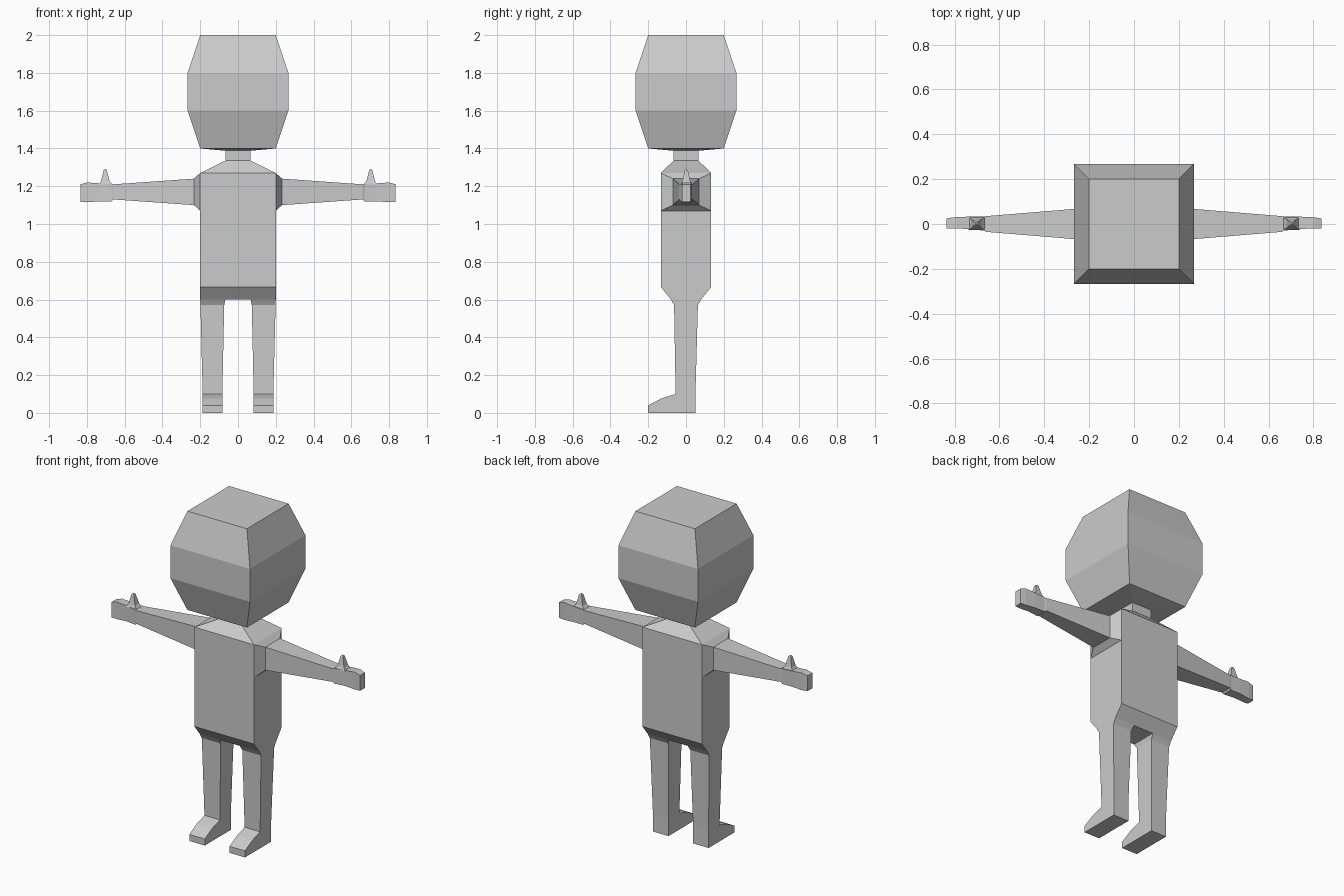
import bpy
import bmesh
from mathutils import Vector

cube = bpy.data.objects.get("Cube")
if cube:
    bpy.data.objects.remove(cube, do_unlink=True)

grey = bpy.data.materials.new("plain_grey")
grey.use_nodes = True
grey.diffuse_color = (0.6, 0.6, 0.6, 1)
grey.node_tree.nodes["Principled BSDF"].inputs["Base Color"].default_value = (0.6, 0.6, 0.6, 1)


def loft(name, rings, start_cap=False, end_cap=False, side=1, drop=None):
    """Join rings of points with flat faces; drop(face) picks hidden joint faces to remove."""
    bm = bmesh.new()
    loops = [[bm.verts.new((x * side, y, z)) for x, y, z in ring] for ring in rings]
    for a, b in zip(loops, loops[1:]):
        for i in range(len(a)):
            j = (i + 1) % len(a)
            bm.faces.new((a[i], a[j], b[j], b[i]))
    # Cap both ends while finding the outward direction, then open the joints
    caps = [bm.faces.new(loops[0]), bm.faces.new(loops[-1])]
    bmesh.ops.recalc_face_normals(bm, faces=bm.faces[:])
    hidden = [f for f, keep in zip(caps, (start_cap, end_cap)) if not keep]
    if drop:
        hidden += [f for f in bm.faces if f not in hidden and drop(f)]
    bmesh.ops.delete(bm, geom=hidden, context="FACES")
    mesh = bpy.data.meshes.new(name)
    bm.to_mesh(mesh)
    bm.free()
    mesh.materials.append(grey)
    obj = bpy.data.objects.new(name, mesh)
    bpy.context.collection.objects.link(obj)
    return obj


def level(x0, x1, y0, y1, z):
    return [(x0, y0, z), (x1, y0, z), (x1, y1, z), (x0, y1, z)]


def box_level(hx, hy, z):
    return level(-hx, hx, -hy, hy, z)


def slice_x(x, y0, y1, z0, z1):
    return [(x, y0, z0), (x, y1, z0), (x, y1, z1), (x, y0, z1)]


# Head, open where the neck enters
loft("head", [box_level(0.067, 0.067, 1.388), box_level(0.2, 0.2, 1.4),
              box_level(0.267, 0.267, 1.6), box_level(0.267, 0.267, 1.8),
              box_level(0.2, 0.2, 2.0)], end_cap=True)

# Neck, sloping shoulders and torso, open at the arm sockets
loft("torso", [box_level(0.067, 0.067, 1.388), box_level(0.067, 0.067, 1.335),
               box_level(0.2, 0.133, 1.27), box_level(0.2, 0.133, 1.07),
               box_level(0.2, 0.133, 0.667)],
     drop=lambda f: abs(f.normal.x) > 0.9 and 1.07 < f.calc_center_median().z < 1.27)

# Crotch bridge between the legs
crotch = [(-0.133, 0.667), (-0.08, 0.6), (0.08, 0.6), (0.133, 0.667)]
loft("crotch", [[(x, y, z) for y, z in crotch] for x in (-0.067, 0.067)],
     drop=lambda f: f.normal.z > 0.9)

foot = [(0.05, 0), (0.05, 0.1), (-0.055, 0.1), (-0.13, 0.077), (-0.2, 0.04), (-0.2, 0)]

for label, side in (("left", 1), ("right", -1)):
    # Leg, its inner hip face hidden behind the crotch
    loft(label + "_leg", [level(0.067, 0.2, -0.133, 0.133, 0.667),
                          level(0.067, 0.2, -0.08, 0.08, 0.6),
                          level(0.073, 0.199, -0.063, 0.063, 0.57),
                          level(0.083, 0.187, -0.055, 0.05, 0.1)], side=side,
         drop=lambda f: abs(f.normal.x) > 0.9 and f.calc_center_median().z > 0.6
         and abs(f.calc_center_median().x) < 0.1)

    # Foot profile, open under the leg
    loft(label + "_foot", [[(x, y, z) for y, z in foot] for x in (0.083, 0.187)],
         True, True, side, drop=lambda f: f.normal.z > 0.99)

    # Shoulder flare, tapering arm and mitten hand
    loft(label + "_arm", [slice_x(0.2, -0.133, 0.133, 1.07, 1.27),
                          slice_x(0.233, -0.07, 0.07, 1.1, 1.24),
                          slice_x(0.66, -0.035, 0.035, 1.13, 1.21),
                          slice_x(0.67, -0.03, 0.033, 1.12, 1.212),
                          slice_x(0.735, -0.022, 0.033, 1.12, 1.215),
                          slice_x(0.8, -0.02, 0.03, 1.115, 1.22),
                          slice_x(0.835, -0.02, 0.025, 1.117, 1.21)], end_cap=True, side=side)

    # Thumb pointing up
    loft(label + "_thumb", [level(0.665, 0.737, -0.026, 0.03, 1.21),
                            level(0.68, 0.725, -0.018, 0.022, 1.228),
                            level(0.695, 0.711, -0.007, 0.01, 1.285),
                            level(0.7, 0.706, -0.003, 0.006, 1.29)], end_cap=True, side=side)
